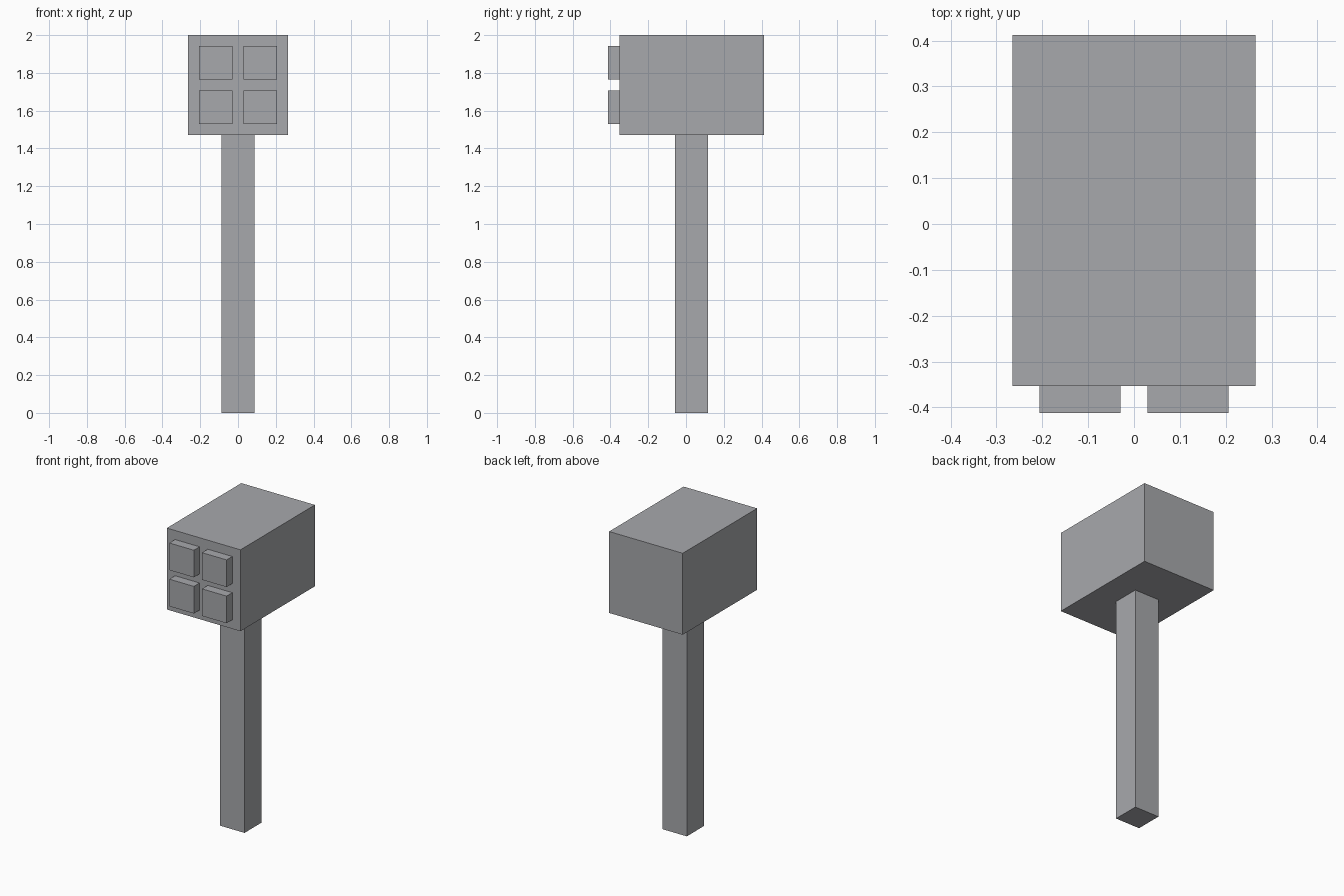
import bpy

cube = bpy.data.objects.get("Cube")
if cube:
    bpy.data.objects.remove(cube, do_unlink=True)

U = 2 / 34  # grid unit: the model is 34 units tall

grey = bpy.data.materials.new("grey")
grey.use_nodes = True
colour = (0.39, 0.395, 0.415, 1)
grey.diffuse_color = colour
grey.node_tree.nodes["Principled BSDF"].inputs["Base Color"].default_value = colour


def box(name, low, high):
    """Flat-shaded box between two corners given in grid units."""
    centre = [(a + b) / 2 * U for a, b in zip(low, high)]
    size = [(b - a) * U for a, b in zip(low, high)]
    bpy.ops.mesh.primitive_cube_add(size=1, location=centre)
    obj = bpy.context.object
    obj.name = obj.data.name = name
    obj.scale = size
    bpy.ops.object.transform_apply(location=False, rotation=False, scale=True)
    obj.data.materials.append(grey)
    return obj


# Handle and head
box("handle", (-1.5, -1, 0), (1.5, 2, 25))
box("head", (-4.5, -6, 25), (4.5, 7, 34))

# Four square studs on the striking face
for row, z in (("lower", 26), ("upper", 30)):
    for side, x in (("right", -3.5), ("left", 0.5)):
        box(f"{row}_{side}_stud", (x, -7, z), (x + 3, -6, z + 3))
